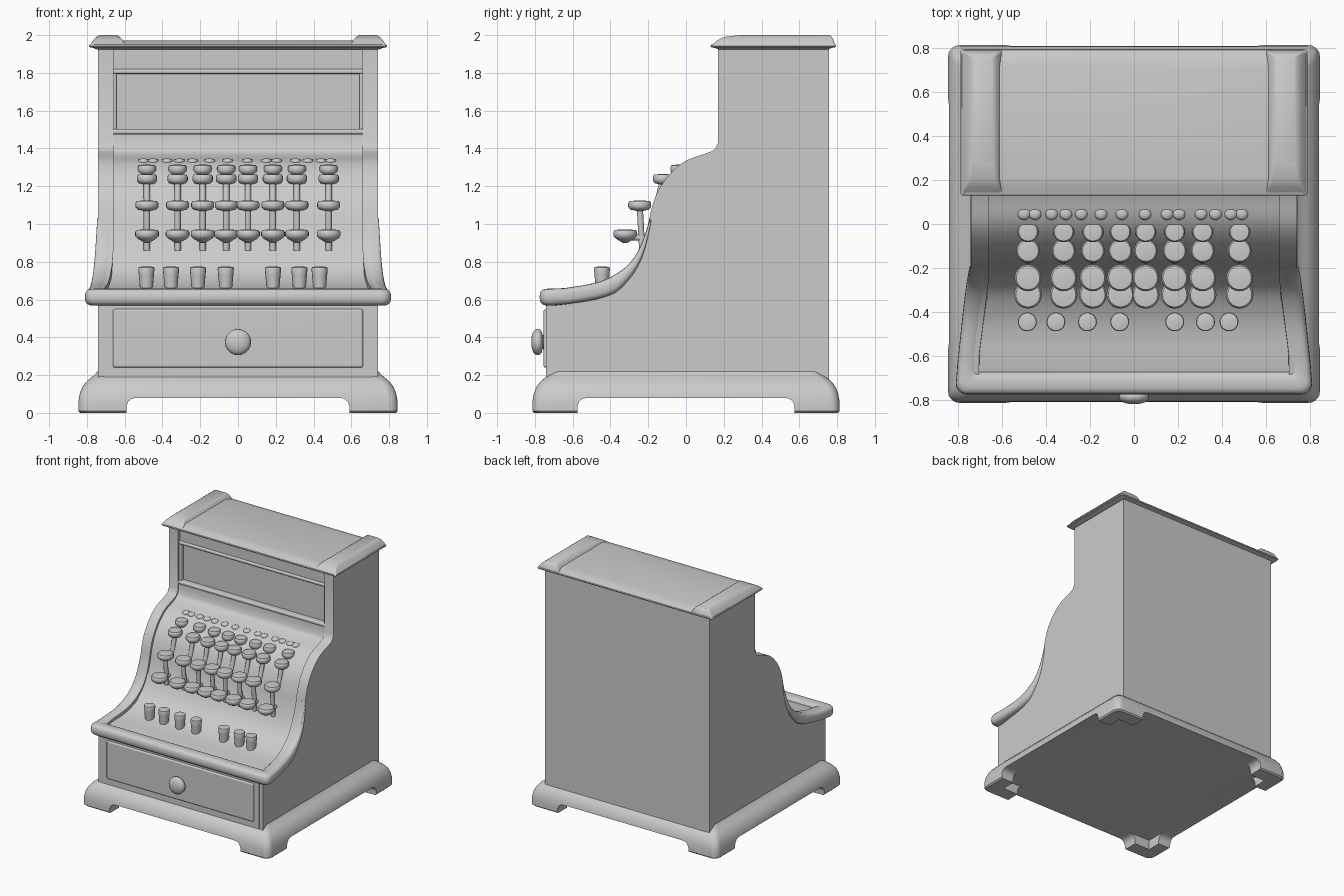
import bpy, bmesh, math
from mathutils import Vector

if "Cube" in bpy.data.objects:
    bpy.data.objects.remove(bpy.data.objects["Cube"])

mat = bpy.data.materials.new("plain grey")
mat.diffuse_color = (0.6, 0.6, 0.6, 1)
mat.use_nodes = True
mat.node_tree.nodes["Principled BSDF"].inputs["Base Color"].default_value = mat.diffuse_color


def finish(ob, bevel=0, angle=35):
    ob.data.materials.clear()
    ob.data.materials.append(mat)
    bpy.ops.object.select_all(action='DESELECT')
    ob.select_set(True)
    bpy.context.view_layer.objects.active = ob
    if bevel:
        m = ob.modifiers.new("soft edges", 'BEVEL')
        m.width, m.segments, m.limit_method = bevel, 3, 'ANGLE'
        m.angle_limit = math.radians(40)
        bpy.ops.object.modifier_apply(modifier=m.name)
    bpy.ops.object.shade_smooth_by_angle(angle=math.radians(angle))
    if bevel:
        m = ob.modifiers.new("flat face normals", 'WEIGHTED_NORMAL')
        m.keep_sharp = True
    return ob


def loft(name, rings, bevel=0, angle=35, done=True):
    """Skin a list of closed rings and cap both ends."""
    bm = bmesh.new()
    vs = [[bm.verts.new(p) for p in r] for r in rings]
    n = len(vs[0])
    for a, b in zip(vs, vs[1:]):
        for i in range(n):
            bm.faces.new((a[i], a[(i + 1) % n], b[(i + 1) % n], b[i]))
    bm.faces.new(vs[0][::-1])
    bm.faces.new(vs[-1])
    bmesh.ops.recalc_face_normals(bm, faces=bm.faces)
    me = bpy.data.meshes.new(name)
    bm.to_mesh(me)
    bm.free()
    ob = bpy.data.objects.new(name, me)
    bpy.context.collection.objects.link(ob)
    return finish(ob, bevel, angle) if done else ob


def rect(hx, hy, z, cx=0, cy=0, r=0.0):
    """Rectangular ring, corners rounded by r."""
    pts = []
    for k, (sx, sy) in enumerate(((1, 1), (-1, 1), (-1, -1), (1, -1))):
        for j in range(6 if r else 1):
            a = math.pi / 2 * (k + j / 5)
            pts.append((cx + sx * (hx - r) + r * math.cos(a) * bool(r),
                        cy + sy * (hy - r) + r * math.sin(a) * bool(r), z))
    return pts


def box(name, x0, x1, y0, y1, z0, z1, bevel=0, done=True):
    c = ((x1 - x0) / 2, (y1 - y0) / 2)
    m = ((x0 + x1) / 2, (y0 + y1) / 2)
    return loft(name, [rect(*c, z0, *m), rect(*c, z1, *m)], bevel, done=done)


def lathe(name, base, axis, prof, n=20):
    """Revolve (distance, radius) pairs about an axis from base."""
    q = Vector((0, 0, 1)).rotation_difference(Vector(axis))
    return loft(name, [[Vector(base) + q @ Vector((r * math.cos(t), r * math.sin(t), h))
                        for t in (2 * math.pi * i / n for i in range(n))]
                       for h, r in prof], angle=50)


def smooth(pts, k=5):
    """Catmull-Rom through the points."""
    v = [Vector(p) for p in pts]
    v = [v[0]] + v + [v[-1]]
    out = []
    for a, b, c, d in zip(v, v[1:], v[2:], v[3:]):
        for j in range(k):
            t = j / k
            out.append(0.5 * (2 * b + (c - a) * t + (2 * a - 5 * b + 4 * c - d) * t ** 2
                              + (3 * b - a - 3 * c + d) * t ** 3))
    return out + [v[-1]]


def clamp(t):
    return min(1, max(0, t))


# base plinth with moulded skirt, hollowed into four bracket feet
base = loft("base", [rect(hx, hx - 0.032, z, r=0.05) for hx, z in (
    (0.835, 0), (0.845, 0.01), (0.845, 0.06), (0.838, 0.10), (0.825, 0.135),
    (0.803, 0.165), (0.778, 0.187), (0.758, 0.203), (0.744, 0.22))], done=False)
arch = [(-1, -0.1), (-1, 0.035), (-0.985, 0.06), (-0.95, 0.076), (-0.9, 0.08)]
arch += [(-a, z) for a, z in arch[::-1]]
cutters = [loft("cut_x", [[(a * 0.59, y, z) for a, z in arch] for y in (-1, 1)], done=False),
           loft("cut_y", [[(x, a * 0.575, z) for a, z in arch] for x in (-1, 1)], done=False),
           box("cut_middle", -0.73, 0.73, -0.69, 0.69, -0.1, 0.08, done=False)]
bpy.context.view_layer.objects.active = base
for c in cutters:
    c.hide_render = True
    m = base.modifiers.new("feet", 'BOOLEAN')
    m.object, m.operation, m.solver = c, 'DIFFERENCE', 'EXACT'
    bpy.ops.object.modifier_apply(modifier=m.name)
    bpy.data.objects.remove(c)
finish(base)

# side cheeks with S-shaped front, inner wall spreading beside the tray
edge = smooth([(-0.74, 0.635), (-0.67, 0.652), (-0.5, 0.68), (-0.40, 0.715), (-0.31, 0.777),
               (-0.25, 0.86), (-0.205, 0.98), (-0.18, 1.09), (-0.145, 1.18),
               (-0.08, 1.27), (0.0, 1.335), (0.11, 1.375), (0.15, 1.395), (0.17, 1.43)])
outline = [(-0.74, 0.15)] + [tuple(p) for p in edge] + [(0.17, 1.945), (0.757, 1.945), (0.757, 0.15)]


def inner_x(y):
    return 0.66 + 0.045 * clamp((-0.25 - y) / 0.35)


for s, side in ((1, "right"), (-1, "left")):
    inner = [(s * inner_x(y), y, z) for y, z in outline]
    loft("cheek_" + side, [inner, [(s * 0.742, y, z) for y, z in outline]])

# inner body: tray, curved keyboard face and cabinet behind
face = smooth([(-0.741, 0.60), (-0.68, 0.63), (-0.5, 0.655), (-0.40, 0.688), (-0.305, 0.748),
               (-0.24, 0.84), (-0.195, 0.96), (-0.165, 1.08), (-0.122, 1.185),
               (-0.055, 1.27), (0.02, 1.325), (0.12, 1.362), (0.16, 1.388), (0.175, 1.43)])
core = [(-0.741, 0.15)] + [tuple(p) for p in face] + [(0.178, 1.475), (0.215, 1.5), (0.215, 1.945),
                                                      (0.758, 1.945), (0.758, 0.15)]
loft("body", [[(x, y, z) for y, z in core] for x in (-0.71, 0.71)])

# display panel frame on the upper cabinet
box("display_sill", -0.67, 0.67, 0.172, 0.24, 1.475, 1.502, 0.01)
box("display_rail", -0.67, 0.67, 0.182, 0.24, 1.795, 1.82, 0.009)
box("display_header", -0.67, 0.67, 0.197, 0.24, 1.81, 1.945, 0.005)
for s in (-1, 1):
    box("display_stile", s * 0.655 - 0.013, s * 0.655 + 0.013, 0.185, 0.24, 1.49, 1.81, 0.009)

# roof cornice and raised end caps sloping down to its edge
loft("cornice", [rect(0.79 - d, 0.333 - d, z, 0, 0.462, 0.015) for d, z in (
    (0.04, 1.925), (0.025, 1.932), (0.004, 1.936), (0, 1.943), (0.004, 1.949),
    (0.04, 1.962), (0.075, 1.972))])
for s in (-1, 1):
    loft("roof_cap", [rect((x1 - x0) / 2, (y1 - y0) / 2, z, s * (x0 + x1) / 2, (y0 + y1) / 2, 0.008)
                      for x0, x1, y0, y1, z in (
        (0.60, 0.782, 0.14, 0.788, 1.95), (0.612, 0.765, 0.17, 0.78, 1.975),
        (0.625, 0.75, 0.20, 0.772, 1.99), (0.64, 0.735, 0.28, 0.76, 2.0))])

# moulded tray lip: flares out of each cheek, turns the corner, runs along the front
stations = []       # inner point, outer point, up direction, half height
for i in range(len(edge) - 1, 0, -1):
    y, z = edge[i]
    if -0.66 < y < -0.19:
        t = (edge[i - 1] - edge[i + 1]).normalized()
        up = Vector((0, t.y, -t.x))
        f = clamp((-0.19 - y) / 0.47)
        h = 0.006 + 0.037 * clamp(f * 2.2)
        c = Vector((0, y, z + 0.004)) - up * h
        stations.append((c + Vector((inner_x(y) + 0.006, 0, 0)),
                         c + Vector((0.744 + 0.061 * f ** 0.8, 0, 0)), up, h))
for j in range(7):
    a = math.pi / 2 * j / 6
    stations.append((Vector((0.711 - 0.004 * j / 6, -0.668 - 0.003 * j / 6, 0.613)),
                     Vector((0.76 + 0.05 * math.cos(a), -0.725 - 0.05 * math.sin(a), 0.613)),
                     Vector((0, 0, 1)), 0.045))
flip = Vector((-1, 1, 1))
stations += [(a * flip, b * flip, u, h) for a, b, u, h in stations[::-1]]


def lip_ring(a, b, up, h, n=20):
    """Rounded-slab section between an inner and an outer point."""
    out = []
    for k in range(n):
        c, s = math.cos(2 * math.pi * k / n), math.sin(2 * math.pi * k / n)
        p, q = (math.copysign(abs(v) ** 0.7, v) for v in (c, s))
        out.append((a + b) / 2 + (b - a) / 2 * p + up * h * q)
    return out


loft("tray_lip", [lip_ring(*st) for st in stations], angle=60)

# drawer front and knob
box("drawer_front", -0.662, 0.662, -0.754, -0.70, 0.24, 0.55, 0.012)
lathe("drawer_knob", (0, -0.74, 0.375), (0, -1, 0), [
    (0, 0.04), (0.018, 0.036), (0.024, 0.055), (0.032, 0.066), (0.045, 0.069), (0.058, 0.066),
    (0.07, 0.052), (0.077, 0.03), (0.079, 0.008)], 28)

# key buttons: four rows on stems
disc = [(-0.028, 0.35), (-0.022, 0.8), (-0.008, 1), (0.012, 1), (0.023, 0.88), (0.026, 0.4)]
rows = [(-0.322, 0.945, 0.063, (-0.19, 0.935)), (-0.245, 1.098, 0.061, (-0.232, 0.86)),
        (-0.122, 1.238, 0.054, (-0.165, 1.05)), (-0.035, 1.288, 0.048, (-0.01, 1.23))]
for x in (-0.482, -0.32, -0.187, -0.062, 0.053, 0.185, 0.312, 0.48):
    for i, (y, z, r, (fy, fz)) in enumerate(rows):
        prof = [(h, r * k) for h, k in disc]
        if i == 0:
            prof = [(-0.045, 0.012)] + [(-0.022, 0.05)] + prof[2:]
        lathe("key_button", (x, y, z), (0, 0, 1), prof)
        d = Vector((0, fy - y, fz - z))
        lathe("key_stem", (x, y, z - 0.012 * (i == 0)), d.normalized(),
              [(0, 0.017), (d.length, 0.017)], 10)

# small top row of indicator keys
for x in (-0.5, -0.45, -0.375, -0.31, -0.24, -0.15, -0.055, 0.05, 0.15, 0.205, 0.305, 0.37, 0.44, 0.49):
    lathe("top_key", (x, 0.048, 1.332), (0, 0, 1), [
        (-0.03, 0.018), (-0.01, 0.026), (0, 0.03), (0.009, 0.026), (0.014, 0.012)], 14)

# tapered pegs in the tray
for x in (-0.485, -0.355, -0.212, -0.065, 0.185, 0.325, 0.432):
    lathe("tray_peg", (x, -0.445, 0.64), (0, 0, 1), [
        (0, 0.032), (0.09, 0.04), (0.122, 0.043), (0.131, 0.04), (0.134, 0.025)], 18)
